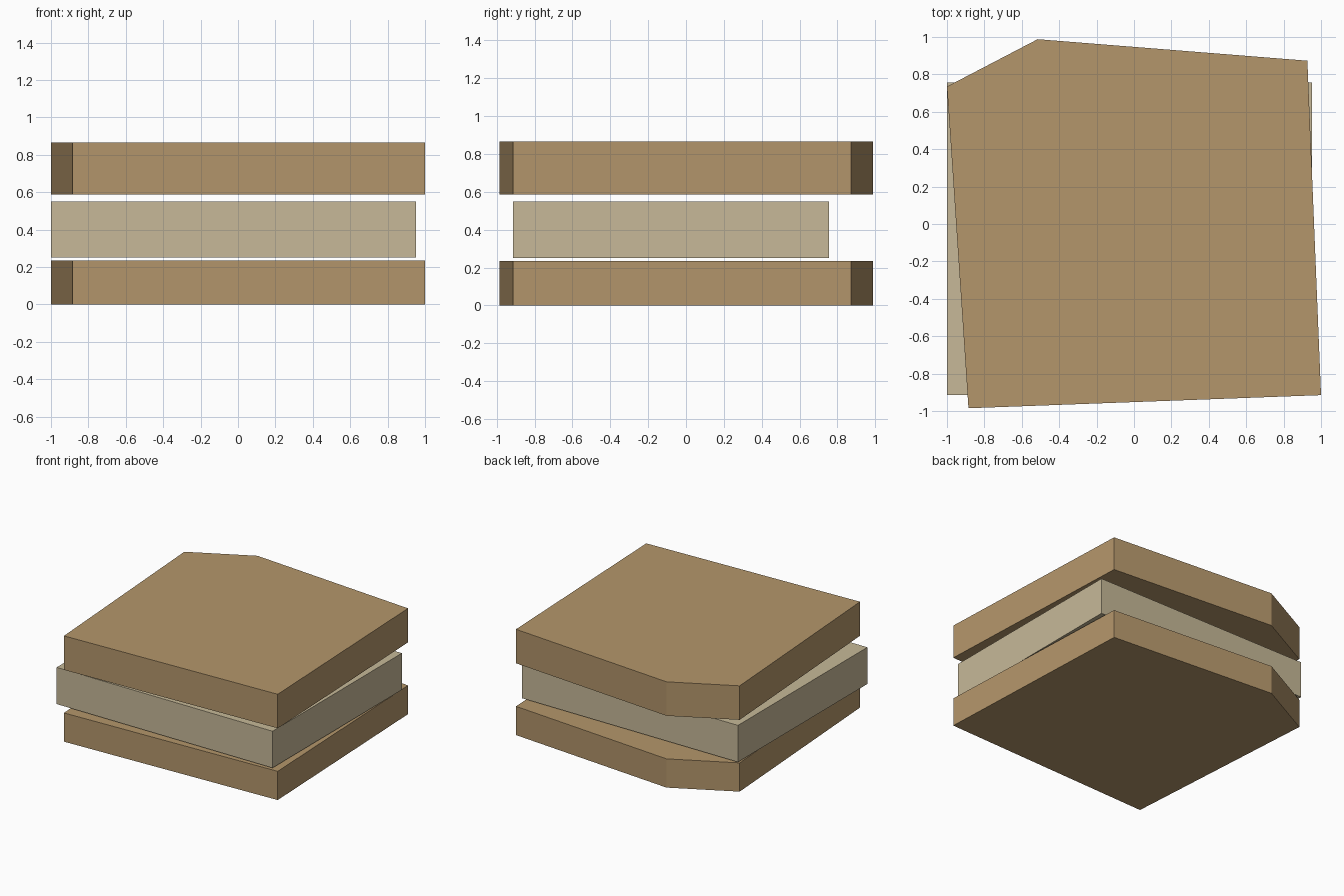
import bpy
import bmesh

cube = bpy.data.objects.get("Cube")
if cube:
    bpy.data.objects.remove(cube, do_unlink=True)


def make_material(name, rgb):
    mat = bpy.data.materials.new(name)
    mat.use_nodes = True
    color = (*rgb, 1.0)
    mat.diffuse_color = color
    mat.node_tree.nodes["Principled BSDF"].inputs["Base Color"].default_value = color
    return mat


def make_slab(name, outline, bottom, top, mat):
    """Extrude a flat outline between two heights."""
    bm = bmesh.new()
    base = bm.faces.new([bm.verts.new((x, y, bottom)) for x, y in outline])
    result = bmesh.ops.extrude_face_region(bm, geom=[base], use_keep_orig=True)
    for item in result["geom"]:
        if isinstance(item, bmesh.types.BMVert):
            item.co.z = top
    bmesh.ops.recalc_face_normals(bm, faces=bm.faces[:])
    mesh = bpy.data.meshes.new(name)
    bm.to_mesh(mesh)
    bm.free()
    mesh.materials.append(mat)
    obj = bpy.data.objects.new(name, mesh)
    bpy.context.collection.objects.link(obj)
    return obj


tan = make_material("tan_brown", (0.456, 0.305, 0.147))
cream = make_material("pale_cream", (0.571, 0.485, 0.314))

# Irregular outline shared by the outer slabs, plain rectangle for the filling
slab_outline = [(-0.885, -0.985), (1.0, -0.915), (0.927, 0.873),
                (-0.515, 0.988), (-1.0, 0.735)]
filling_outline = [(-1.0, -0.915), (0.953, -0.915), (0.953, 0.757), (-1.0, 0.757)]

make_slab("bottom_slab", slab_outline, 0.0, 0.235, tan)
make_slab("middle_filling", filling_outline, 0.25, 0.55, cream)
make_slab("top_slab", slab_outline, 0.587, 0.865, tan)
